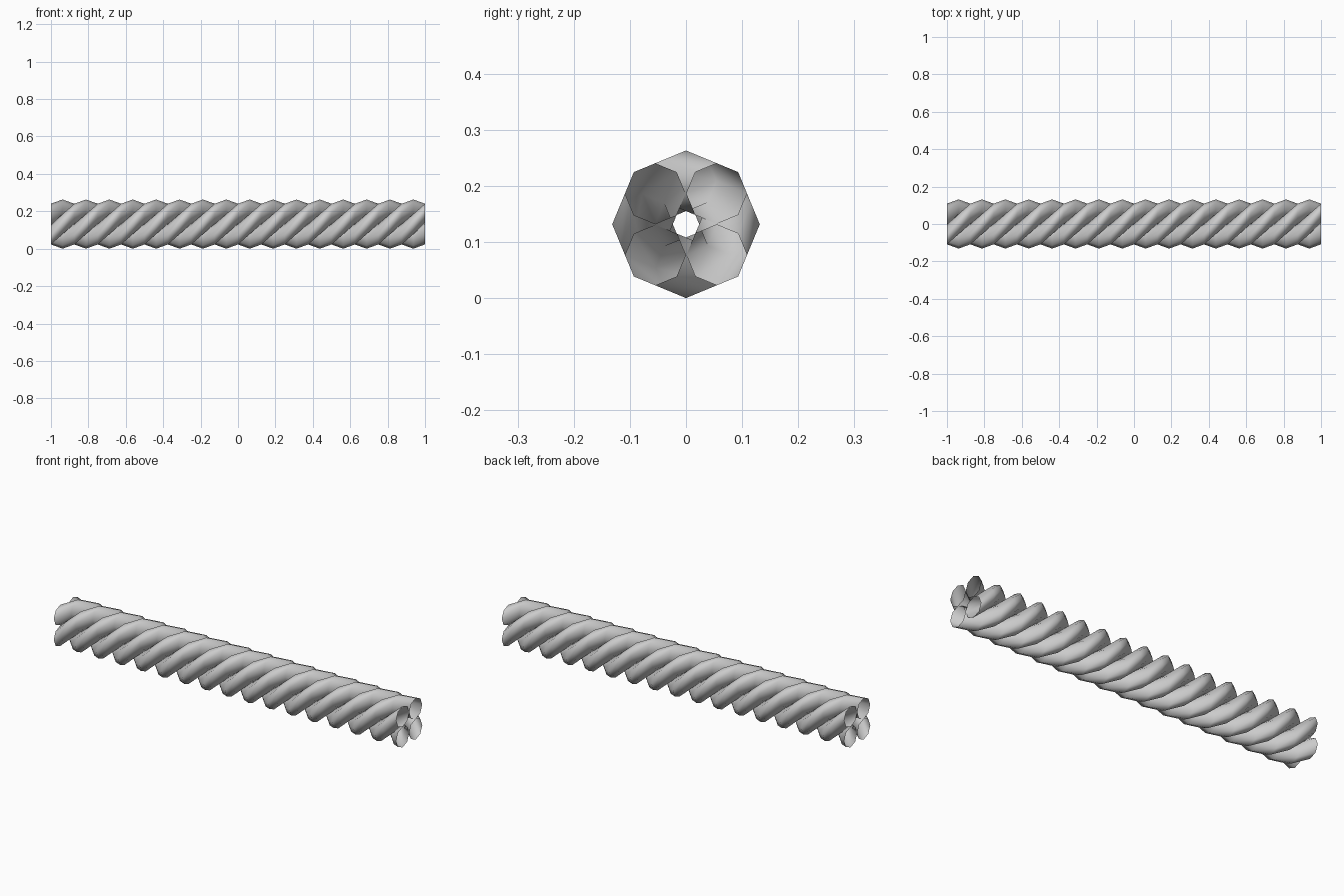
import bpy, bmesh
from math import cos, sin, pi

if "Cube" in bpy.data.objects:
    bpy.data.objects.remove(bpy.data.objects["Cube"])

LENGTH, TURNS, STEPS, SIDES = 2.0, 4, 32, 8
ORBIT, STRAND_R, AXIS_Z = 0.0775, 0.054, 0.1315


def make_strand(name, start):
    """Open octagonal tube, twisted around the rope axis."""
    bm = bmesh.new()
    rings = []
    for i in range(STEPS + 1):
        t = i / STEPS
        a = start - 2 * pi * TURNS * t
        ring = []
        for k in range(SIDES):
            b = a + 2 * pi * k / SIDES
            ring.append(bm.verts.new((-LENGTH / 2 + LENGTH * t,
                                      ORBIT * cos(a) + STRAND_R * cos(b),
                                      AXIS_Z + ORBIT * sin(a) + STRAND_R * sin(b))))
        rings.append(ring)
    # Skin the rings, winding each face outwards
    for r0, r1 in zip(rings, rings[1:]):
        for k in range(SIDES):
            n = (k + 1) % SIDES
            f = bm.faces.new((r0[k], r1[k], r1[n], r0[n]))
            f.smooth = True
    bm.normal_update()
    bm.faces.ensure_lookup_table()
    # Flip if the first face, on the outer side, points to the axis
    f = bm.faces[0]
    c = f.calc_center_median()
    if f.normal.y * c.y + f.normal.z * (c.z - AXIS_Z) < 0:
        bmesh.ops.reverse_faces(bm, faces=bm.faces[:])
    mesh = bpy.data.meshes.new(name)
    bm.to_mesh(mesh)
    bm.free()
    bpy.context.collection.objects.link(bpy.data.objects.new(name, mesh))


# Four strands of the rope
for s in range(4):
    make_strand(f"rope_strand_{s + 1}", pi / 4 + s * pi / 2)
